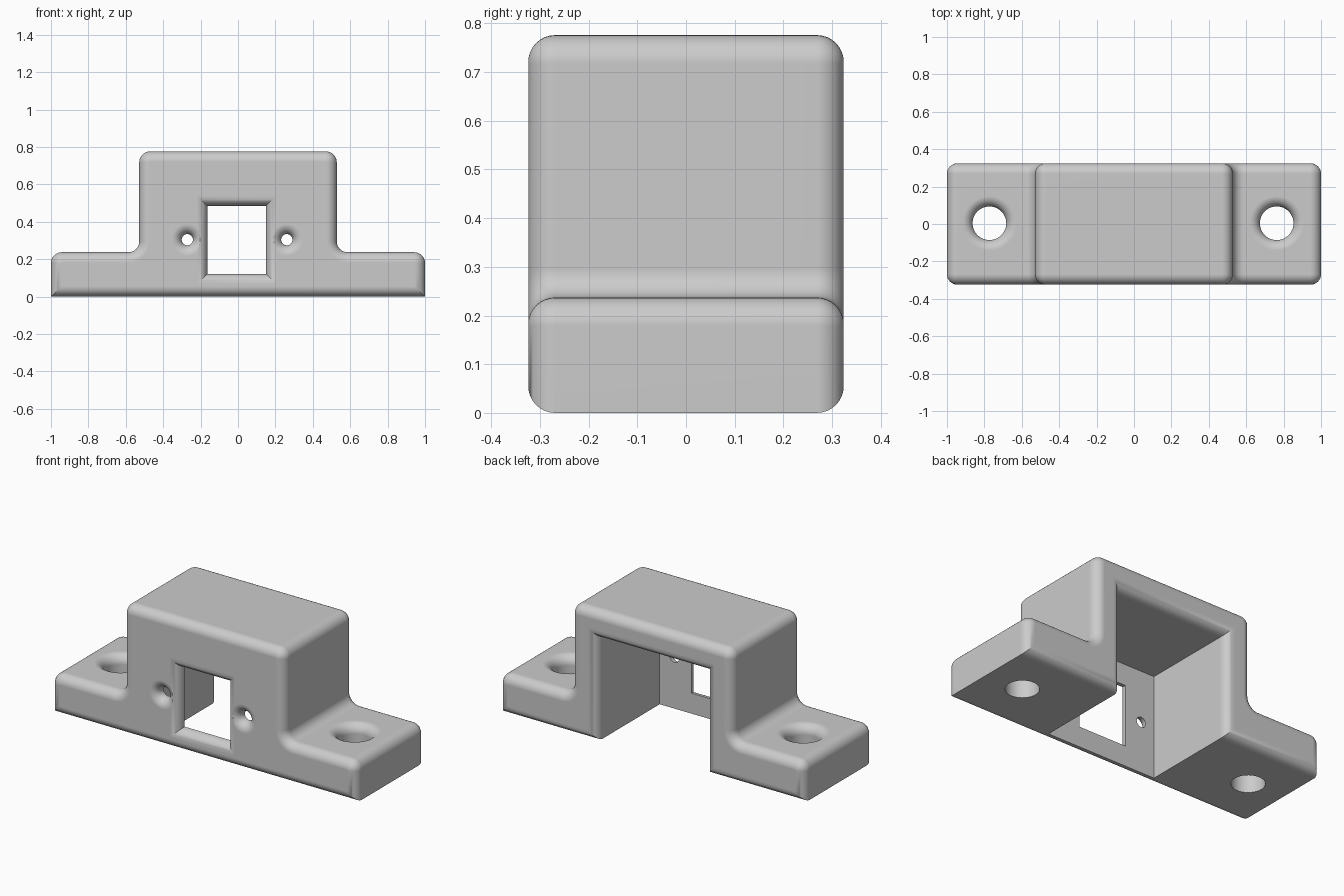
import bpy
import bmesh
import math

if "Cube" in bpy.data.objects:
    bpy.data.objects.remove(bpy.data.objects["Cube"], do_unlink=True)

HALF_Y = 0.324
FOOT_X, FOOT_Z = 1.0, 0.237
BODY_X, BODY_Z = 0.528, 0.776
WALL = 0.059         # thickness of the front wall
CORNER = 0.058       # radius of the outline corners
EDGE = 0.055         # radius of the rounded edges and hole mouths
STEPS = 8

grey = bpy.data.materials.new("plain grey")
grey.use_nodes = True
colour = (0.6, 0.6, 0.6, 1)
grey.diffuse_color = colour
grey.node_tree.nodes["Principled BSDF"].inputs["Base Color"].default_value = colour


def loft(name, rings):
    """Skin a stack of equal rings and cap both ends."""
    bm = bmesh.new()
    rows = [[bm.verts.new(p) for p in ring] for ring in rings]
    n = len(rows[0])
    for a, b in zip(rows, rows[1:]):
        for i in range(n):
            j = (i + 1) % n
            bm.faces.new((a[i], a[j], b[j], b[i]))
    bm.faces.new(rows[0])
    bm.faces.new(rows[-1])
    bmesh.ops.recalc_face_normals(bm, faces=bm.faces)
    mesh = bpy.data.meshes.new(name)
    bm.to_mesh(mesh)
    bm.free()
    mesh.materials.append(grey)
    obj = bpy.data.objects.new(name, mesh)
    bpy.context.collection.objects.link(obj)
    return obj


def arc(cx, cz, radius, start, end):
    angles = [math.radians(start + (end - start) * i / STEPS) for i in range(STEPS + 1)]
    return [(cx + radius * math.cos(a), cz + radius * math.sin(a)) for a in angles]


def outline(inset):
    """Stepped outline of the bracket, shrunk by the inset."""
    half = [(FOOT_X - inset, inset)]
    half += arc(FOOT_X - CORNER, FOOT_Z - CORNER, CORNER - inset, 0, 90)
    half += arc(BODY_X + CORNER, FOOT_Z + CORNER, CORNER + inset, 270, 180)
    half += arc(BODY_X - CORNER, BODY_Z - CORNER, CORNER - inset, 0, 90)
    return half + [(-x, z) for x, z in reversed(half)]


# Pairs of (inset, depth) along a rounded edge, from the face inwards
ROUND = [(EDGE * (1 - math.cos(t)), EDGE * (1 - math.sin(t)))
         for t in (math.pi / 2 * (1 - i / STEPS) for i in range(STEPS + 1))]


def flare(length):
    """Pairs of (growth, depth) for a hole with a rounded mouth."""
    return [(EDGE, -EDGE)] + ROUND + [(0, length)]


def circle(radius, sides=48):
    return [(radius * math.cos(math.tau * i / sides),
             radius * math.sin(math.tau * i / sides)) for i in range(sides)]


def rectangle(hx, hz):
    return [(-hx, -hz), (hx, -hz), (hx, hz), (-hx, hz)]


# Solid body with rounded front and back edges
front = [(inset, depth - HALF_Y) for inset, depth in ROUND]
back = [(inset, -y) for inset, y in reversed(front)]
bracket = loft("bracket", [[(x, y, z) for x, z in outline(inset)]
                           for inset, y in front + back])

# Cavity open to the bottom and, with a rounded rim, to the back
cutters = [loft("cavity_cutter", [
    [(x, HALF_Y - depth, z + 0.255) for x, z in rectangle(0.358 + g, 0.355 + g)]
    for g, depth in flare(2 * HALF_Y - WALL)])]

# Window with a rounded rim in the front wall
cutters.append(loft("window_cutter", [
    [(x - 0.007, depth - HALF_Y, z + 0.303) for x, z in rectangle(0.157 + g, 0.182 + g)]
    for g, depth in flare(0.15)]))

# Screw holes beside the window, mounting holes through the feet
for side in (-1, 1):
    cutters.append(loft("screw_hole_cutter", [
        [(x + side * 0.266 - 0.005, depth - HALF_Y, z + 0.304) for x, z in circle(0.03 + g)]
        for g, depth in flare(0.15)]))
    cutters.append(loft("mounting_hole_cutter", [
        [(x + side * 0.768 - 0.005, y + 0.004, FOOT_Z - depth) for x, y in circle(0.09 + g)]
        for g, depth in flare(0.4)]))

bpy.context.view_layer.objects.active = bracket
for cutter in cutters:
    cut = bracket.modifiers.new("cut", 'BOOLEAN')
    cut.operation = 'DIFFERENCE'
    cut.solver = 'EXACT'
    cut.object = cutter
    bpy.ops.object.modifier_apply(modifier=cut.name)
    bpy.data.objects.remove(cutter, do_unlink=True)

# Smooth fillets, crisp cut edges, flat large faces
bpy.ops.object.select_all(action='DESELECT')
bracket.select_set(True)
bpy.ops.object.shade_smooth_by_angle(angle=math.radians(25))
normals = bracket.modifiers.new("flat_faces", 'WEIGHTED_NORMAL')
normals.keep_sharp = True
